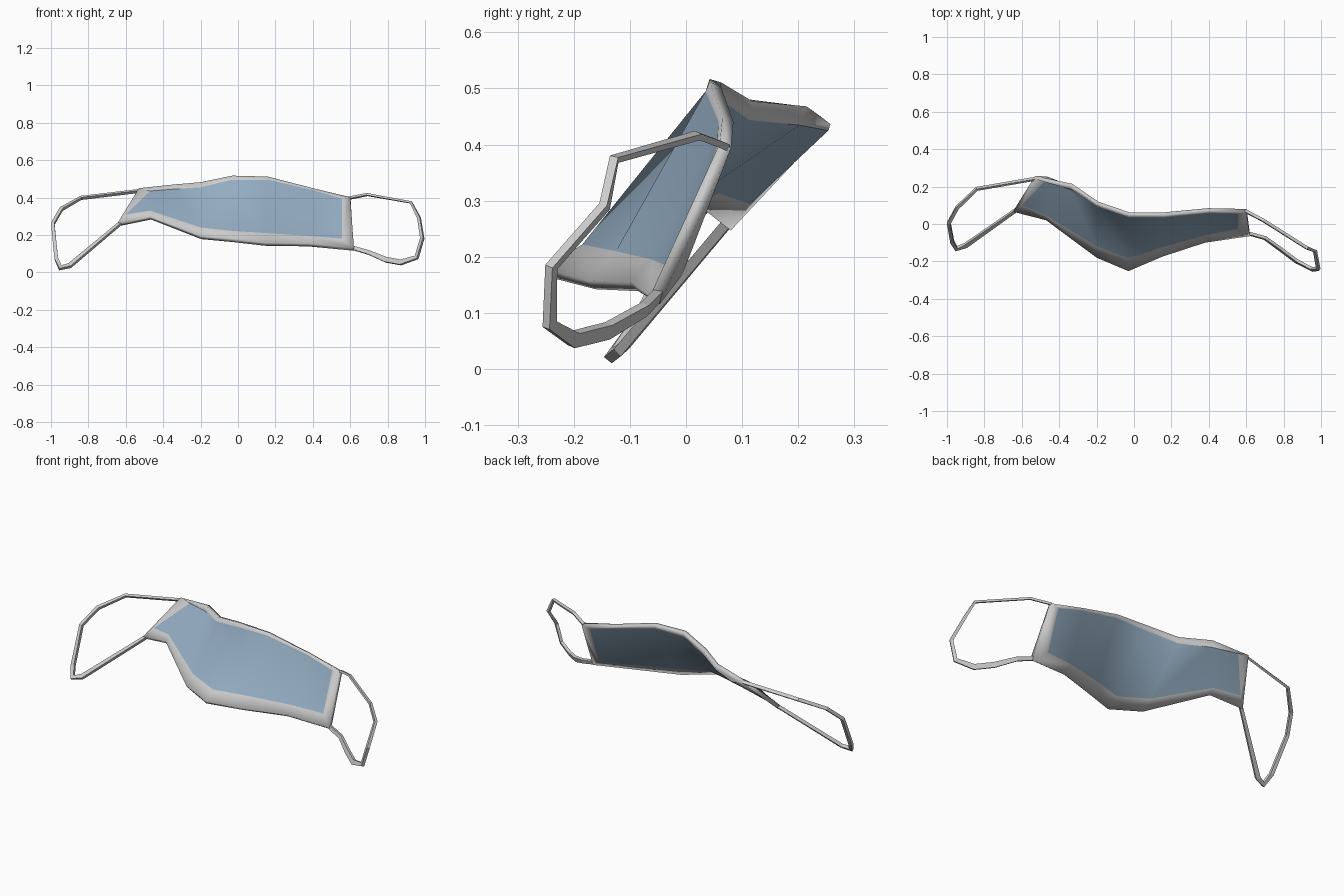
import bpy, bmesh
from mathutils import Vector

if "Cube" in bpy.data.objects:
    bpy.data.objects.remove(bpy.data.objects["Cube"])


def finish(bm, name, mats=()):
    me = bpy.data.meshes.new(name)
    bm.to_mesh(me)
    bm.free()
    ob = bpy.data.objects.new(name, me)
    bpy.context.collection.objects.link(ob)
    for m in mats:
        me.materials.append(m)
    return ob


grey = bpy.data.materials.new("trim_grey")
grey.diffuse_color = (0.8, 0.8, 0.8, 1)
grey.use_nodes = True
grey.node_tree.nodes["Principled BSDF"].inputs["Base Color"].default_value = grey.diffuse_color
blue = bpy.data.materials.new("panel_blue")
blue.diffuse_color = (0.29, 0.41, 0.53, 1)
blue.use_nodes = True
blue.node_tree.nodes["Principled BSDF"].inputs["Base Color"].default_value = blue.diffuse_color

# Mask body: outer edge and panel edge, each as a top and a bottom line
edge_top = [(-.53, .24, .45), (-.34, .195, .47), (-.2, .10, .482), (-.03, .042, .517),
            (.16, .042, .512), (.4, .065, .45), (.6, .06, .402)]
panel_top = [(-.47, .235, .435), (-.34, .185, .445), (-.2, .095, .455), (-.03, .035, .495),
             (.16, .035, .495), (.4, .058, .44), (.555, .055, .395)]
panel_bottom = [(-.6, .1, .31), (-.47, .045, .33), (-.2, -.12, .24), (-.03, -.185, .222),
                (.15, -.125, .21), (.38, -.06, .195), (.555, -.025, .18)]
edge_bottom = [(-.645, .065, .262), (-.47, .02, .298), (-.2, -.18, .195), (-.03, -.252, .18),
               (.15, -.175, .158), (.38, -.1, .154), (.62, -.065, .128)]

bm = bmesh.new()
rows = [[bm.verts.new(p) for p in row]
        for row in (edge_top, panel_top, panel_bottom, edge_bottom)]
for r in range(3):
    for i in range(6):
        f = bm.faces.new((rows[r][i], rows[r + 1][i], rows[r + 1][i + 1], rows[r][i + 1]))
        f.material_index = 1 if r == 1 else 0
        f.smooth = True
# trim at the two ends
bm.faces.new([rows[r][0] for r in (0, 3, 2, 1)])
bm.faces.new([rows[r][6] for r in (0, 1, 2, 3)])
body = finish(bm, "mask_body", (grey, blue))
sol = body.modifiers.new("thickness", 'SOLIDIFY')
sol.thickness = 0.022
sol.offset = -1
bpy.context.view_layer.objects.active = body
body.select_set(True)
bpy.ops.object.shade_smooth_by_angle(angle=0.6)
body.select_set(False)


# Ear loops: four-sided band along a path of (x, y, z, in-plane width)
def ear_loop(name, path, normal, depth):
    pts = [Vector(p[:3]) for p in path]
    n = Vector(normal).normalized()
    bm = bmesh.new()
    rings = []
    for i, p in enumerate(pts):
        a = (p - pts[i - 1]).normalized() if i else Vector()
        b = (pts[i + 1] - p).normalized() if i < len(pts) - 1 else Vector()
        t = (a + b).normalized()
        side = t.cross(n).normalized() * path[i][3] / 2
        up = side.cross(t).normalized() * depth / 2
        rings.append([bm.verts.new(p + side * s + up * u)
                      for s, u in ((1, 1), (-1, 1), (-1, -1), (1, -1))])
    for r0, r1 in zip(rings, rings[1:]):
        for k in range(4):
            bm.faces.new((r0[k], r0[k - 1], r1[k - 1], r1[k]))
    bm.faces.new(rings[0])
    bm.faces.new(rings[-1][::-1])
    bmesh.ops.recalc_face_normals(bm, faces=bm.faces)
    return finish(bm, name, (grey,))


ear_loop("ear_loop_left", [
    (-.52, .243, .436, .012), (-.84, .188, .398, .014), (-.945, .088, .338, .018),
    (-.99, .005, .26, .018), (-.972, -.095, .075, .02), (-.95, -.132, .024, .024),
    (-.9, -.115, .036, .024), (-.63, .075, .262, .016)], (-.1, -.72, .69), .018)

ear_loop("ear_loop_right", [
    (.595, .07, .397, .012), (.69, .02, .416, .012), (.925, -.128, .374, .012),
    (.968, -.145, .29, .016), (.985, -.24, .182, .018), (.955, -.243, .08, .022),
    (.87, -.2, .053, .028), (.79, -.14, .068, .028), (.70, -.075, .106, .022),
    (.61, -.05, .132, .02)], (-.5, -.8, .35), .016)
